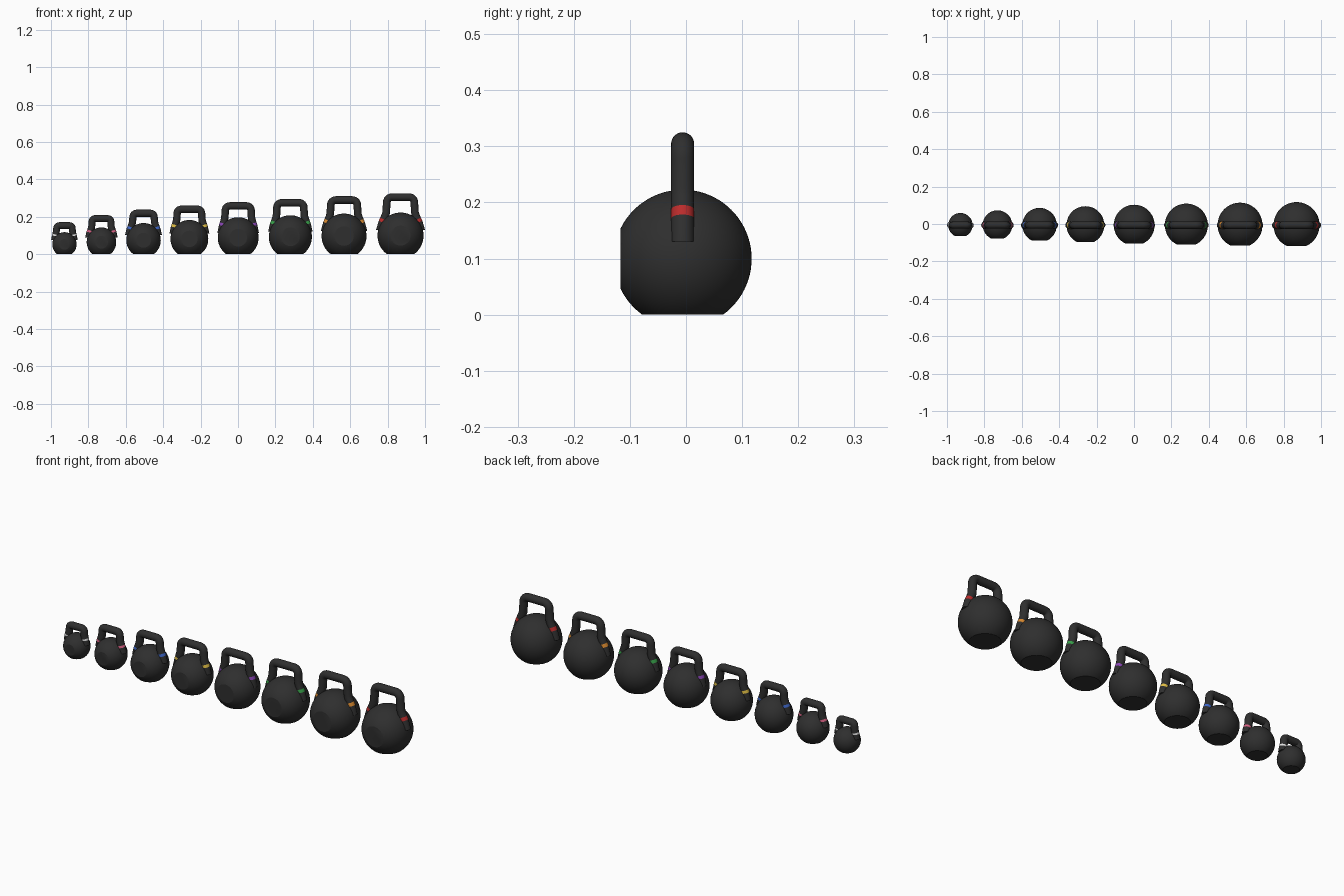
import bpy, bmesh, math
from mathutils import Vector

if "Cube" in bpy.data.objects:
    bpy.data.objects.remove(bpy.data.objects["Cube"])


def material(name, rgb):
    m = bpy.data.materials.new(name)
    m.diffuse_color = (*rgb, 1)
    m.use_nodes = True
    m.node_tree.nodes["Principled BSDF"].inputs["Base Color"].default_value = m.diffuse_color
    return m


IRON = material("black iron", (0.028, 0.028, 0.028))
Y0 = -0.006            # all bells share this centre line
SIDES = 28


def finish(bm, name, mats):
    bmesh.ops.recalc_face_normals(bm, faces=bm.faces)
    me = bpy.data.meshes.new(name)
    bm.to_mesh(me)
    bm.free()
    ob = bpy.data.objects.new(name, me)
    bpy.context.collection.objects.link(ob)
    for m in mats:
        me.materials.append(m)
    bpy.ops.object.select_all(action='DESELECT')
    ob.select_set(True)
    bpy.context.view_layer.objects.active = ob
    bpy.ops.object.shade_smooth_by_angle(angle=math.radians(24))
    return ob


def body(name, x, r):
    """Ball with a flat base and a flat front face."""
    bm = bmesh.new()
    bmesh.ops.create_uvsphere(bm, u_segments=64, v_segments=40, radius=r)
    for co, no in (((0, 0, -0.81 * r), (0, 0, -1)), ((0, -0.9 * r, 0), (0, -1, 0))):
        geom = bm.verts[:] + bm.edges[:] + bm.faces[:]
        cut = bmesh.ops.bisect_plane(bm, geom=geom, plane_co=co, plane_no=no,
                                     clear_outer=True)["geom_cut"]
        rim = [e for e in cut if isinstance(e, bmesh.types.BMEdge)]
        bmesh.ops.contextual_create(bm, geom=rim)
    ob = finish(bm, name, [IRON])
    ob.location = (x, Y0, 0.81 * r)


def handle(name, x, r, height, foot, top, band, mat):
    """Tube swept along a mirrored path, with a coloured ring on each horn."""
    s = r / 0.123
    t = 0.0155 + 0.005 * s
    xf, xt, zt, c = foot - t, top - t, height - t, 0.027 * s
    mix = lambda k: xf + (xt - xf) * k
    h = 0.008 * s
    half = [(xf, band - 0.049 * s), (mix(.35), band - h), (mix(.55), band + h),
            (mix(.76), band + 0.026 * s), (mix(.90), band + 0.042 * s)]
    for i in range(7):                       # rounded upper corner
        a = math.pi / 2 * i / 6
        half.append((xt - c + c * math.cos(a), zt - c + c * math.sin(a)))
    path = half + [(-px, pz) for px, pz in reversed(half)]
    pts = [Vector((px, 0, pz)) for px, pz in path]
    n = len(pts)
    bm = bmesh.new()
    rings = []
    for i, p in enumerate(pts):
        if i in (0, n - 1):                  # horizontal foot cuts
            side = Vector((1 if i == 0 else -1, 0, 0))
        else:
            d = ((pts[i + 1] - p).normalized() + (p - pts[i - 1]).normalized()).normalized()
            side = Vector((d.z, 0, -d.x))
        rings.append([bm.verts.new(p + side * t * math.cos(a) + Vector((0, t * math.sin(a), 0)))
                      for a in (2 * math.pi * k / SIDES for k in range(SIDES))])
    for i in range(n - 1):
        for k in range(SIDES):
            j = (k + 1) % SIDES
            f = bm.faces.new((rings[i][k], rings[i][j], rings[i + 1][j], rings[i + 1][k]))
            f.material_index = 1 if i in (1, n - 3) else 0
    bm.faces.new(rings[0])
    bm.faces.new(rings[-1])
    ob = finish(bm, name, [IRON, mat])
    ob.location = (x, Y0, 0)


# ring colour, centre x, ball radius, height, foot half width, top half width, ring height
BELLS = [
    ("white", (.75, .75, .75), -.928, .065, .171, .071, .060, .101),
    ("pink", (.75, .13, .25), -.730, .079, .209, .087, .069, .121),
    ("blue", (.05, .14, .60), -.505, .092, .238, .099, .076, .139),
    ("yellow", (.75, .52, .06), -.260, .101, .260, .107, .085, .150),
    ("purple", (.26, .06, .48), .001, .109, .278, .111, .089, .158),
    ("green", (.04, .36, .07), .280, .115, .295, .119, .092, .167),
    ("orange", (.72, .26, .03), .567, .120, .310, .124, .091, .173),
    ("red", (.50, .025, .025), .869, .123, .325, .131, .094, .179),
]
for colour, rgb, x, r, height, foot, top, band in BELLS:
    m = material(colour + " ring", rgb)
    body(colour + "_bell_body", x, r)
    handle(colour + "_bell_handle", x, r, height, foot, top, band, m)
